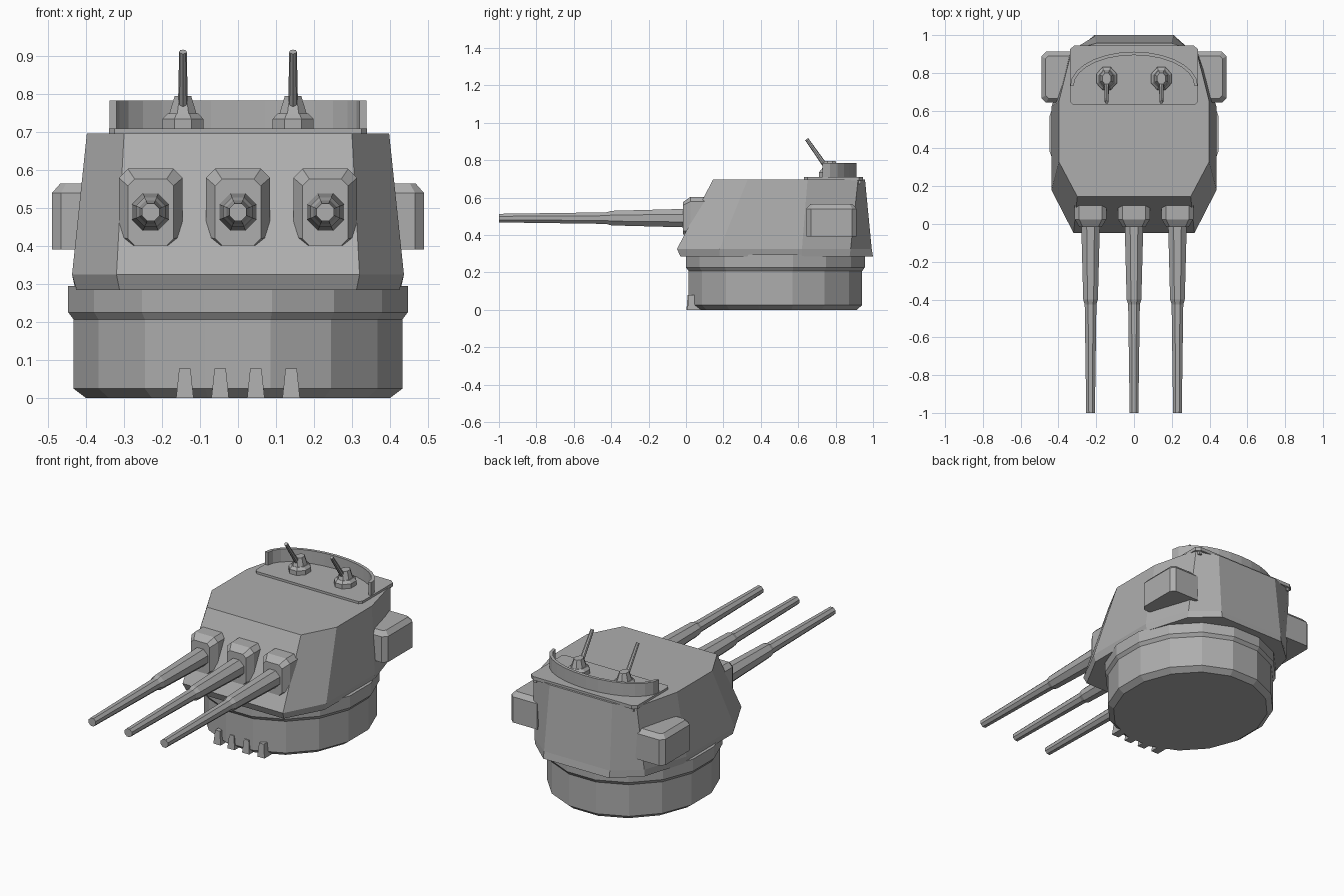
import bpy, bmesh, math
from mathutils import Matrix, Vector

if "Cube" in bpy.data.objects:
    bpy.data.objects.remove(bpy.data.objects["Cube"], do_unlink=True)

grey = bpy.data.materials.new("naval_grey")
grey.use_nodes = True
COLOUR = (0.42, 0.42, 0.42, 1)
grey.diffuse_color = COLOUR
grey.node_tree.nodes["Principled BSDF"].inputs["Base Color"].default_value = COLOUR


def finish(name, bm):
    bmesh.ops.recalc_face_normals(bm, faces=bm.faces)
    mesh = bpy.data.meshes.new(name)
    bm.to_mesh(mesh)
    bm.free()
    mesh.materials.append(grey)
    obj = bpy.data.objects.new(name, mesh)
    bpy.context.collection.objects.link(obj)
    return obj


def loft(name, rings):
    """Skin a stack of equal-length point rings and cap both ends."""
    bm = bmesh.new()
    vs = [[bm.verts.new(p) for p in ring] for ring in rings]
    n = len(vs[0])
    for a, b in zip(vs, vs[1:]):
        for i in range(n):
            j = (i + 1) % n
            bm.faces.new((a[i], a[j], b[j], b[i]))
    bm.faces.new(vs[0])
    bm.faces.new(vs[-1])
    return finish(name, bm)


def mirrored(half):
    """Complete a half outline by reflecting it across x = 0."""
    return half + [(-x, y) for x, y in reversed(half)]


def flat(outline, z):
    return [(x, y, z) for x, y in outline]


def ellipse(n, rx, ry, cx=0, cy=0):
    angles = [2 * math.pi * (i + 0.5) / n for i in range(n)]
    return [(cx + rx * math.cos(a), cy + ry * math.sin(a)) for a in angles]


# Round base with a flared collar
SIDES, CY = 16, 0.478
flatness = math.cos(math.pi / SIDES)


def base_ring(x, y, z):
    return flat(ellipse(SIDES, x / flatness, y / flatness, 0, CY), z)


loft("base_drum", [base_ring(0.40, 0.435, 0), base_ring(0.433, 0.464, 0.025),
                   base_ring(0.433, 0.464, 0.24)])
loft("base_collar", [base_ring(0.433, 0.464, 0.207), base_ring(0.447, 0.478, 0.226),
                     base_ring(0.447, 0.478, 0.295)])

# Small tapered steps at the foot of the drum
for i, x in enumerate((-0.14, -0.047, 0.047, 0.14)):
    y = 0.002 + 0.3 * x * x
    step = [[(x - w, y + d, z), (x + w, y + d, z), (x + w, 0.1, z), (x - w, 0.1, z)]
            for w, d, z in ((0.023, 0, 0), (0.015, 0.006, 0.078))]
    loft(f"foot_step_{i + 1}", step)

# Armoured house
sill = mirrored([(0.312, -0.03), (0.425, 0.18), (0.428, 0.62), (0.35, 0.875), (0.21, 1.0)])
waist = mirrored([(0.32, -0.048), (0.437, 0.18), (0.437, 0.62), (0.35, 0.88), (0.21, 0.993)])
roof = mirrored([(0.30, 0.145), (0.398, 0.33), (0.398, 0.65), (0.33, 0.92), (0.20, 0.957)])
loft("turret_house", [flat(sill, 0.285), flat(waist, 0.325), flat(roof, 0.697)])

# Side boxes with chamfered outer edges
for side, label in ((1, "left"), (-1, "right")):
    def box_ring(out, front, back, cut, z):
        pts = [(0.31, front), (out - cut, front), (out, front + cut),
               (out, back - cut), (out - cut, back), (0.31, back)]
        return [(side * x, y, z) for x, y in pts]
    loft(f"{label}_side_box", [box_ring(0.49, 0.643, 0.912, 0.024, 0.392),
                               box_ring(0.49, 0.643, 0.912, 0.024, 0.54),
                               box_ring(0.468, 0.665, 0.89, 0.015, 0.565)])

# Three gun mounts and stepped barrels
GUN_Z = 0.49
for label, gx in (("right", -0.23), ("centre", 0), ("left", 0.23)):
    def mount_ring(y, w, top, low, cut):
        half = [(w - cut, low), (w, low + cut), (w, top - cut), (w - cut, top)]
        return [(gx + x, y, z) for x, z in mirrored(half)]
    loft(f"{label}_gun_mount", [mount_ring(-0.015, 0.06, 0.577, 0.402, 0.018),
                                mount_ring(0.025, 0.084, 0.604, 0.40, 0.024),
                                mount_ring(0.22, 0.084, 0.604, 0.40, 0.024)])
    barrel = [(0.05, 0.05), (-0.02, 0.049), (-0.40, 0.039), (-0.425, 0.031), (-1.0, 0.023)]
    loft(f"{label}_gun_barrel",
         [[(x, y, z) for x, z in ellipse(8, r * 1.08, r * 1.08, gx, GUN_Z)] for y, r in barrel])

# Roof platform with supporting tabs
deck = mirrored([(0.325, 0.632), (0.34, 0.65), (0.34, 0.925), (0.315, 0.945)])
loft("roof_platform", [flat(deck, 0.69), flat(deck, 0.71)])
for side in (1, -1):
    for n, (x, y) in enumerate(((0.325, 0.86), (0.31, 0.925))):
        tab = ellipse(4, 0.014, 0.014, side * x, y)
        loft(f"platform_tab_{'left' if side > 0 else 'right'}_{n + 1}",
             [flat(tab, 0.672), flat(tab, 0.695)])

# Curved splinter shield with returned ends
SEG = 14
arc = [math.pi * i / SEG for i in range(SEG + 1)]
shield = [[(rx * math.cos(a), 0.73 + ry * math.sin(a), z)
           for rx, ry, z in ((0.338, 0.182, 0.705), (0.338, 0.182, 0.784),
                             (0.32, 0.164, 0.784), (0.32, 0.164, 0.705))] for a in arc]
loft("splinter_shield", shield)

# Two light guns on the roof
for label, gx in (("right", -0.145), ("left", 0.145)):
    def gun_ring(rx, ry, cy, z):
        return flat(ellipse(8, rx * 1.08, ry * 1.08, gx, cy), z)
    loft(f"{label}_light_gun_base", [gun_ring(0.054, 0.06, 0.77, 0.705),
                                     gun_ring(0.054, 0.06, 0.77, 0.735),
                                     gun_ring(0.04, 0.046, 0.77, 0.75)])
    loft(f"{label}_light_gun_body", [gun_ring(0.037, 0.046, 0.77, 0.745),
                                     gun_ring(0.022, 0.03, 0.77, 0.795)])
    breech, muzzle = Vector((gx, 0.745, 0.77)), Vector((gx, 0.645, 0.912))
    axis = muzzle - breech
    bm = bmesh.new()
    bmesh.ops.create_cone(bm, cap_ends=True, segments=8, radius1=0.013, radius2=0.01,
                          depth=axis.length)
    turn = axis.to_track_quat("Z", "Y").to_matrix().to_4x4()
    bm.transform(Matrix.Translation((breech + muzzle) / 2) @ turn)
    finish(f"{label}_light_gun_barrel", bm)
